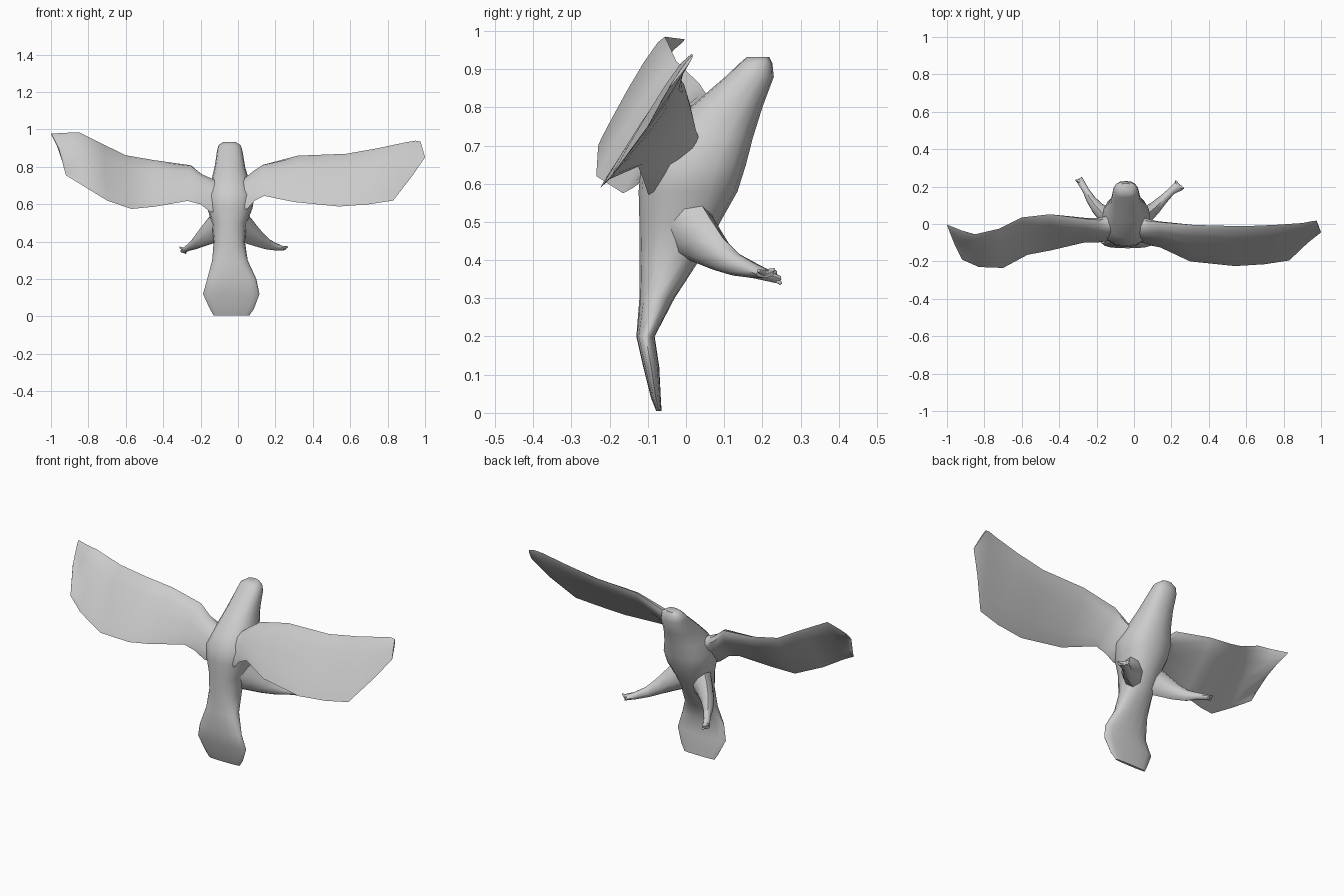
import bpy, bmesh, math
from mathutils import Vector


def loft(name, rings, sides=12, power=1.0, taper=0.0, smooth_levels=0):
    """Skin rings of (centre, u axis, v axis) and cap both ends."""
    bm = bmesh.new()
    loops = []
    for c, u, v in rings:
        loop = []
        for i in range(sides):
            a = 2 * math.pi * i / sides
            ca, sa = math.cos(a), math.sin(a)
            pu = math.copysign(abs(ca) ** power, ca)
            pv = math.copysign(abs(sa) ** power, sa) * (1 - taper + taper * ca)
            loop.append(bm.verts.new(c + u * pu + v * pv))
        loops.append(loop)
    for a, b in zip(loops, loops[1:]):
        for i in range(sides):
            j = (i + 1) % sides
            bm.faces.new((a[i], a[j], b[j], b[i]))
    bm.faces.new(loops[0])
    bm.faces.new(loops[-1])
    bmesh.ops.recalc_face_normals(bm, faces=bm.faces)
    me = bpy.data.meshes.new(name)
    bm.to_mesh(me)
    bm.free()
    ob = bpy.data.objects.new(name, me)
    bpy.context.collection.objects.link(ob)
    bpy.ops.object.select_all(action='DESELECT')
    ob.select_set(True)
    bpy.context.view_layer.objects.active = ob
    bpy.ops.object.shade_smooth_by_angle(angle=math.radians(50))
    return ob


# Body, head and tail: z, x min, x max, y min, y max
body = [
    (0.005, -0.13, 0.06, -0.078, -0.064),
    (0.04, -0.15, 0.085, -0.092, -0.066),
    (0.12, -0.187, 0.115, -0.112, -0.07),
    (0.20, -0.165, 0.098, -0.130, -0.082),
    (0.30, -0.138, 0.052, -0.122, -0.03),
    (0.40, -0.13, 0.037, -0.122, 0.035),
    (0.50, -0.14, 0.047, -0.122, 0.09),
    (0.58, -0.165, 0.078, -0.124, 0.135),
    (0.65, -0.172, 0.088, -0.118, 0.157),
    (0.72, -0.145, 0.062, -0.075, 0.175),
    (0.80, -0.125, 0.038, 0.01, 0.20),
    (0.88, -0.113, 0.025, 0.103, 0.23),
    (0.915, -0.105, 0.015, 0.14, 0.226),
    (0.932, -0.08, -0.01, 0.16, 0.218),
]
loft("body", [(Vector(((x0 + x1) / 2, (y0 + y1) / 2, z)),
               Vector(((x1 - x0) / 2, 0, 0)),
               Vector((0, (y1 - y0) / 2, 0)))
              for z, x0, x1, y0, y1 in body], sides=16, power=0.85)


def wing(name, rows):
    """Rows: leading edge xyz, trailing edge xyz, half thickness."""
    rings = []
    for r in rows:
        lead, trail = Vector(r[:3]), Vector(r[3:6])
        u = (lead - trail) / 2
        n = Vector((1, 0, 0)).cross(u).normalized()
        rings.append(((lead + trail) / 2, u, n * r[6]))
    return loft(name, rings, sides=12, taper=0.35)


wing("right_wing", [
    (-0.04, 0.05, 0.70, -0.04, -0.08, 0.55, 0.085),
    (0.04, 0.02, 0.735, 0.05, -0.10, 0.575, 0.07),
    (0.08, 0.015, 0.77, 0.09, -0.115, 0.62, 0.052),
    (0.13, 0.01, 0.81, 0.14, -0.125, 0.645, 0.036),
    (0.32, -0.005, 0.86, 0.30, -0.20, 0.612, 0.024),
    (0.58, -0.012, 0.87, 0.54, -0.225, 0.588, 0.02),
    (0.75, -0.005, 0.90, 0.70, -0.215, 0.60, 0.018),
    (0.90, 0.005, 0.932, 0.83, -0.195, 0.62, 0.014),
    (0.95, 0.015, 0.94, 0.93, -0.10, 0.75, 0.011),
    (0.975, 0.018, 0.935, 1.0, -0.045, 0.85, 0.006),
])
wing("left_wing", [
    (-0.05, 0.05, 0.70, -0.05, -0.08, 0.55, 0.085),
    (-0.14, 0.025, 0.73, -0.15, -0.09, 0.56, 0.07),
    (-0.19, 0.022, 0.755, -0.20, -0.10, 0.60, 0.05),
    (-0.25, 0.026, 0.808, -0.27, -0.10, 0.618, 0.036),
    (-0.45, 0.052, 0.836, -0.44, -0.14, 0.588, 0.025),
    (-0.60, 0.035, 0.862, -0.57, -0.165, 0.575, 0.022),
    (-0.72, -0.025, 0.92, -0.70, -0.235, 0.62, 0.02),
    (-0.85, -0.055, 0.985, -0.83, -0.23, 0.70, 0.017),
    (-0.92, -0.035, 0.982, -0.92, -0.19, 0.755, 0.012),
    (-1.0, -0.003, 0.978, -0.955, -0.12, 0.89, 0.006),
])


def leg(name, rows):
    """Rows: centre xyz, half width, half height."""
    pts = [Vector(r[:3]) for r in rows]
    rings = []
    for i, r in enumerate(rows):
        d = (pts[min(i + 1, len(pts) - 1)] - pts[max(i - 1, 0)]).normalized()
        u = d.cross(Vector((0, 0, 1))).normalized()
        rings.append((pts[i], u * r[3], u.cross(d) * r[4]))
    return loft(name, rings, sides=8)


# Legs taper to flat splayed feet
leg("right_leg", [
    (0.00, 0.00, 0.49, 0.06, 0.09),
    (0.06, 0.045, 0.45, 0.045, 0.065),
    (0.11, 0.085, 0.415, 0.034, 0.045),
    (0.155, 0.13, 0.388, 0.025, 0.03),
    (0.20, 0.175, 0.373, 0.02, 0.02),
    (0.243, 0.207, 0.364, 0.03, 0.011),
])
leg("left_leg", [
    (-0.09, 0.00, 0.49, 0.06, 0.09),
    (-0.15, 0.045, 0.45, 0.045, 0.065),
    (-0.195, 0.085, 0.415, 0.034, 0.045),
    (-0.23, 0.13, 0.388, 0.025, 0.03),
    (-0.258, 0.18, 0.372, 0.018, 0.02),
    (-0.293, 0.24, 0.35, 0.019, 0.011),
])

# Small toes on each foot
for side, root, tips in (
        ("right", (0.235, 0.203, 0.366), ((0.223, 0.232, 0.375), (0.266, 0.19, 0.372))),
        ("left", (-0.285, 0.225, 0.357), ((-0.312, 0.235, 0.37), (-0.28, 0.249, 0.338)))):
    for k, tip in enumerate(tips):
        leg(f"{side}_toe_{k + 1}", [(*root, 0.012, 0.01), (*tip, 0.004, 0.004)])
